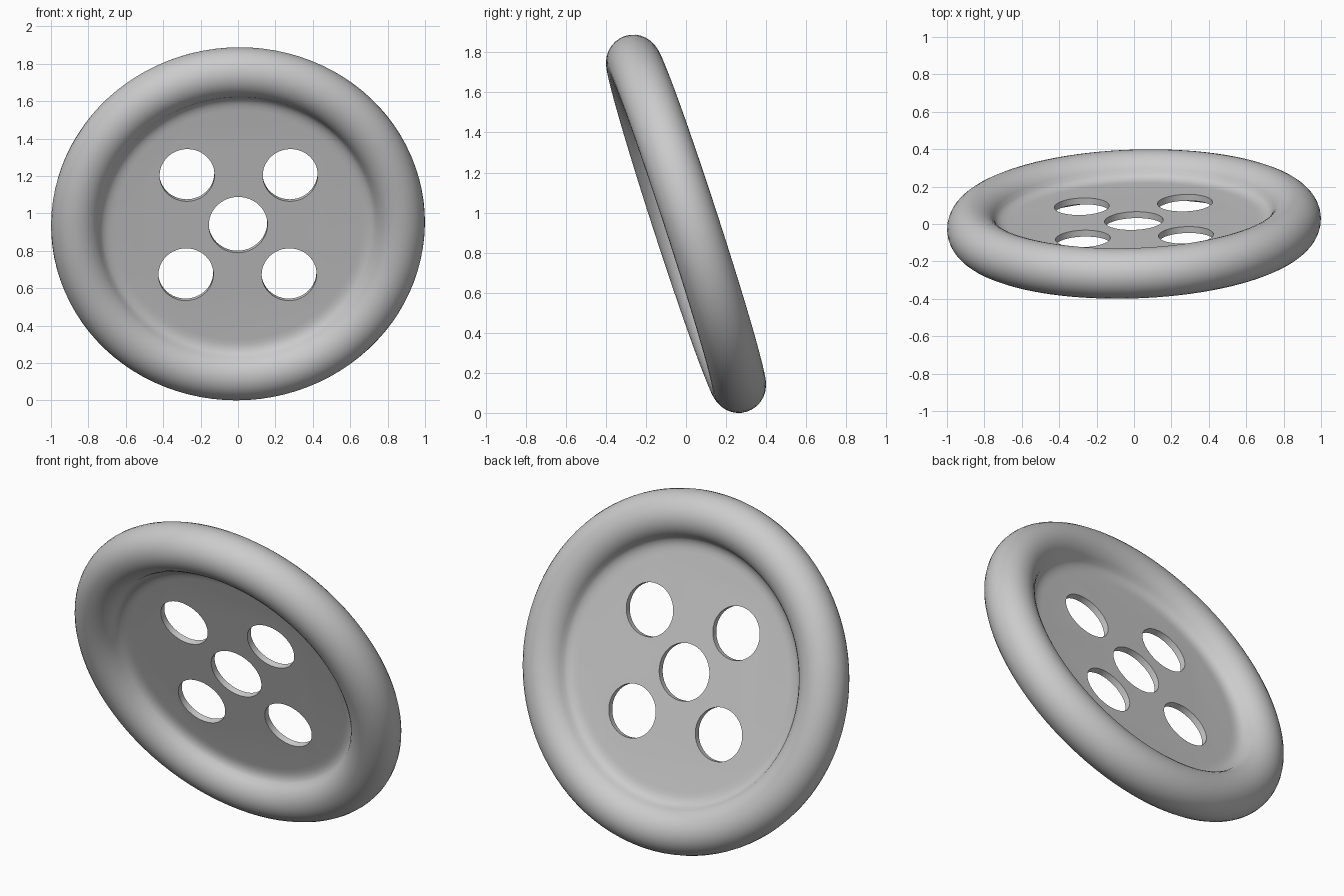
import bpy, bmesh
from math import sin, cos, pi, radians
from mathutils import Matrix

if "Cube" in bpy.data.objects:
    bpy.data.objects.remove(bpy.data.objects["Cube"])

RIM_X, RIM_Y, RIM_R = 0.865, 0.851, 0.135   # rim centre line and tube radius
PLATE_R, PLATE_H = 0.66, 0.018              # flat centre: radius, half thickness
SEG = 96
POSE = (Matrix.Translation((0, 0, 0.944)) @ Matrix.Rotation(radians(2), 4, 'Z')
        @ Matrix.Rotation(radians(108), 4, 'X'))


def make_object(name, bm):
    bmesh.ops.recalc_face_normals(bm, faces=bm.faces[:])
    me = bpy.data.meshes.new(name)
    bm.to_mesh(me)
    bm.free()
    ob = bpy.data.objects.new(name, me)
    bpy.context.collection.objects.link(ob)
    ob.matrix_world = POSE
    return ob


# Half section: round rim, then a small fillet down to the plate (radius, height)
half = [(RIM_X + RIM_R * cos(a), RIM_R * sin(a))
        for a in (radians(160) * i / 14 for i in range(15))]
half += [(0.724, 0.033), (0.705, 0.024), (0.685, 0.0195), (PLATE_R, PLATE_H)]
profile = [(r, -h) for r, h in reversed(half[1:])] + half

# Button body: slightly oval lathe closed by two flat plate faces
bm = bmesh.new()
rings = []
for r, h in profile:
    ry = r - (RIM_X - RIM_Y)
    rings.append([bm.verts.new((r * cos(2 * pi * i / SEG), ry * sin(2 * pi * i / SEG), h))
                  for i in range(SEG)])
for a, b in zip(rings, rings[1:]):
    for i in range(SEG):
        j = (i + 1) % SEG
        bm.faces.new((a[i], a[j], b[j], b[i]))
bm.faces.new(rings[0])
bm.faces.new(rings[-1])
button = make_object("button", bm)

# Thread holes: one in the centre and four around it
bm = bmesh.new()
holes = [(0, 0, 0.157)] + [(x, y, 0.147) for x in (-0.276, 0.276) for y in (-0.279, 0.279)]
for x, y, r in holes:
    bmesh.ops.create_cone(bm, cap_ends=True, segments=48, radius1=r, radius2=r, depth=0.3,
                          matrix=Matrix.Translation((x, y, 0)))
cutter = make_object("hole_cutter", bm)
cutter.hide_render = True

mod = button.modifiers.new("holes", 'BOOLEAN')
mod.operation = 'DIFFERENCE'
mod.solver = 'EXACT'
mod.object = cutter
bpy.context.view_layer.update()
bpy.context.view_layer.objects.active = button
button.select_set(True)
bpy.ops.object.modifier_apply(modifier=mod.name)
bpy.data.objects.remove(cutter)
bpy.ops.object.shade_smooth_by_angle(angle=radians(40))
